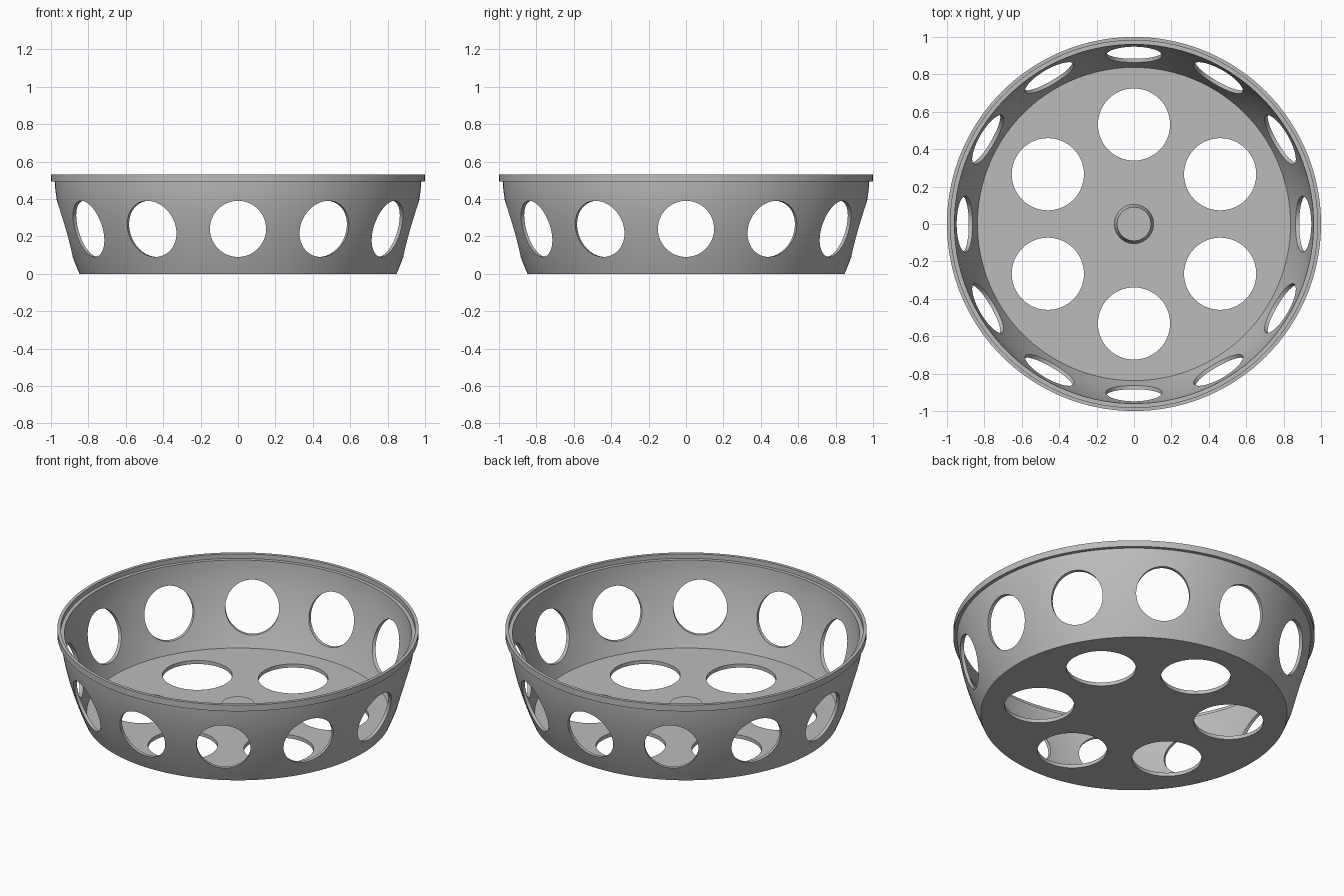
import bpy
import bmesh
from math import cos, sin, pi, radians
from mathutils import Matrix, Vector

cube = bpy.data.objects.get("Cube")
if cube:
    bpy.data.objects.remove(cube, do_unlink=True)

FLOOR, WALL, LEDGE, LIP_BASE, TOP = 0.022, 0.02, 0.502, 0.492, 0.53

# Single grey material
grey = bpy.data.materials.new("plain_grey")
grey.use_nodes = True
grey.diffuse_color = (0.5, 0.5, 0.5, 1)
grey.node_tree.nodes["Principled BSDF"].inputs["Base Color"].default_value = (0.5, 0.5, 0.5, 1)


def make_object(name, bm):
    bmesh.ops.recalc_face_normals(bm, faces=bm.faces)
    mesh = bpy.data.meshes.new(name)
    bm.to_mesh(mesh)
    bm.free()
    mesh.materials.append(grey)
    obj = bpy.data.objects.new(name, mesh)
    bpy.context.collection.objects.link(obj)
    return obj


def revolve(name, profile, steps=144):
    bm = bmesh.new()
    verts = [bm.verts.new((r, 0, z)) for r, z in profile]
    edges = [bm.edges.new(pair) for pair in zip(verts, verts[1:])]
    bmesh.ops.spin(bm, geom=verts + edges, axis=(0, 0, 1), cent=(0, 0, 0),
                   angle=2 * pi, steps=steps)
    bmesh.ops.remove_doubles(bm, verts=bm.verts, dist=0.0001)
    return make_object(name, bm)


def add_drill(bm, center, axis, radius, depth):
    turn = Vector(axis).to_track_quat('Z', 'Y').to_matrix().to_4x4()
    bmesh.ops.create_cone(bm, cap_ends=True, segments=64, radius1=radius, radius2=radius,
                          depth=depth, matrix=Matrix.Translation(center) @ turn)


def wall_radius(z):
    t = min(z / 0.5, 1)
    return 0.848 + 0.132 * (1 - (1 - t) ** 1.6)


# Basket body: base, curved wall, raised lip, inner ledge, floor and centre boss
rings = 12
outer = [(wall_radius(LIP_BASE * i / rings), LIP_BASE * i / rings) for i in range(rings + 1)]
heights = [LEDGE + (FLOOR - LEDGE) * i / rings for i in range(rings + 1)]
inner = [(wall_radius(z) - WALL, z) for z in heights]
lip = [(1, LIP_BASE), (1, TOP), (0.981, TOP), (0.981, LEDGE)]
boss = [(0.105, FLOOR), (0.09, 0.075), (0, 0.075)]
basket = revolve("basket", [(0, 0)] + outer + lip + inner + boss)

# Drills for twelve wall holes and six floor holes
bm = bmesh.new()
for i in range(12):
    a = radians(30 * i)
    add_drill(bm, (0.92 * cos(a), 0.92 * sin(a), 0.24), (cos(a), sin(a), 0), 0.15, 0.34)
for i in range(6):
    a = radians(60 * i + 30)
    add_drill(bm, (0.532 * cos(a), 0.532 * sin(a), 0), (0, 0, 1), 0.193, 0.16)
drills = make_object("hole_cutters", bm)
drills.hide_render = True

cut = basket.modifiers.new("holes", 'BOOLEAN')
cut.object = drills
cut.operation = 'DIFFERENCE'
cut.solver = 'EXACT'
bpy.ops.object.select_all(action='DESELECT')
basket.select_set(True)
bpy.context.view_layer.objects.active = basket
bpy.ops.object.modifier_apply(modifier=cut.name)
bpy.data.objects.remove(drills, do_unlink=True)
bpy.ops.object.shade_smooth_by_angle(angle=radians(30))
